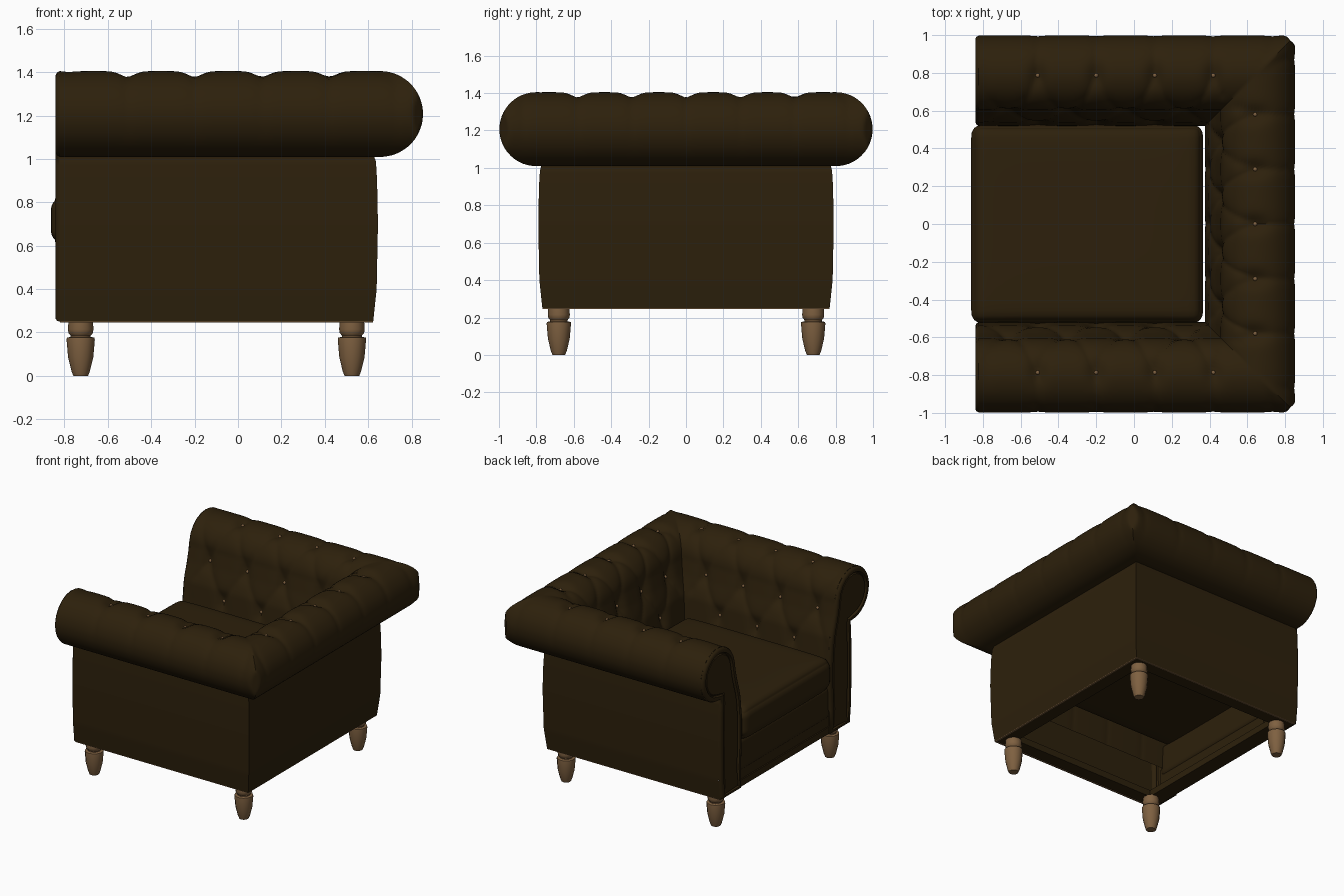
import bpy, bmesh, math
from mathutils import Vector

if "Cube" in bpy.data.objects:
    bpy.data.objects.remove(bpy.data.objects["Cube"])

def material(name, c):
    m = bpy.data.materials.new(name)
    m.diffuse_color = (*c, 1)
    m.use_nodes = True
    m.node_tree.nodes["Principled BSDF"].inputs["Base Color"].default_value = m.diffuse_color
    return m

LEATHER = material("dark brown leather", (0.026, 0.0145, 0.0035))
WOOD = material("light brown wood", (0.21, 0.118, 0.052))

def finish(name, bm, mat, angle=40, recalc=True):
    if recalc:
        bmesh.ops.recalc_face_normals(bm, faces=bm.faces[:])
    me = bpy.data.meshes.new(name)
    bm.to_mesh(me)
    bm.free()
    me.materials.append(mat)
    ob = bpy.data.objects.new(name, me)
    bpy.context.collection.objects.link(ob)
    bpy.ops.object.select_all(action='DESELECT')
    bpy.context.view_layer.objects.active = ob
    ob.select_set(True)
    bpy.ops.object.shade_smooth_by_angle(angle=math.radians(angle))
    return ob

def box(name, lo, hi, radius=0.0, crown=0.0, mat=LEATHER):
    """Box; with a radius it gets rounded edges and an optional crowned top."""
    lo, hi = Vector(lo), Vector(hi)
    mid, half = (lo + hi) / 2, (hi - lo) / 2
    bm = bmesh.new()
    bmesh.ops.create_cube(bm, size=2)
    if radius:
        bmesh.ops.subdivide_edges(bm, edges=bm.edges[:], cuts=23, use_grid_fill=True)
    for v in bm.verts:
        u = v.co.copy()
        c = Vector(h * math.sin(math.pi / 2 * a) for h, a in zip(half, u))
        if radius:
            core = Vector(max(radius - h, min(h - radius, a)) for h, a in zip(half, c))
            c = core + (c - core).normalized() * radius
        c.z += crown * u.z * (1 - u.x ** 4) * (1 - u.y ** 4)
        v.co = mid + c
    return finish(name, bm, mat)

# Cross-section of arm and back: inner face, scroll, outer panel (offset, height)
BACK = 0.145      # the back sits this much closer to the centre than the arms
FRONT = -0.822
ctrl = [(0.53, 0.42), (0.52, 0.6), (0.52, 0.8), (0.538, 0.97), (0.578, 1.1)]
ctrl += [(0.8 + 0.198 * math.cos(math.radians(a)), 1.207 + 0.198 * math.sin(math.radians(a)))
         for a in range(180, -101, -8)]
ctrl += [(0.78, 1.0), (0.786, 0.9), (0.79, 0.7), (0.784, 0.4), (0.768, 0.25)]
ctrl = [Vector(c) for c in ctrl]
cum = [0.0]
for a, b in zip(ctrl, ctrl[1:]):
    cum.append(cum[-1] + (b - a).length)

def prof(t):
    t = min(max(t, 0), cum[-1])
    for i in range(len(ctrl) - 1):
        if t <= cum[i + 1] + 1e-9:
            return ctrl[i].lerp(ctrl[i + 1], (t - cum[i]) / (cum[i + 1] - cum[i]))
    return ctrl[-1]

def normal(t):
    d = prof(t + 0.02) - prof(t - 0.02)
    return Vector((-d.y, d.x)).normalized()

N = 130
TS = [cum[-1] * i / N for i in range(N + 1)]
PR = [(prof(t), normal(t)) for t in TS]

# Button rows as distances along the cross-section
T_TOP = min(TS, key=lambda t: (prof(t) - Vector((0.775, 1.402))).length)
T_MID = min(TS, key=lambda t: (prof(t) - Vector((0.585, 1.13))).length)
T_LOW = min(TS, key=lambda t: (prof(t) - Vector((0.525, 0.88))).length)
T_END = max(t for t in TS if prof(t).x > 0.86)

def smooth(x):
    x = min(max(x, 0), 1)
    return x * x * (3 - 2 * x)

def near(u):
    return abs(u - round(u))

def tuft(seg, p, t, o):
    """Depth of pleats and button pits at a surface point."""
    if seg == 0:
        pitch, start = 0.29, 0.0
        fade = smooth((o - abs(p)) / 0.08)
    else:
        pitch, start = 0.31, -0.51
        fade = smooth((o - BACK - p) / 0.08) * smooth((p - FRONT) / 0.12)
    u = (p - start) / pitch
    if t > T_TOP:
        d, f = near(u), smooth((T_END - t) / (T_END - T_TOP))
    elif t > T_MID:
        k = (T_TOP - t) / (T_TOP - T_MID) / 2
        d, f = min(near(u + k), near(u - k)) * 0.85, 1
    elif t > T_LOW:
        k = 0.5 - (t - T_MID) / (T_LOW - T_MID) / 2
        d, f = min(near(u + k), near(u - k)) * 0.85, 1
    else:
        d, f = near(u), 0.3 + 0.7 * smooth(1 - (T_LOW - t) / 0.15)
    h = 0.013 * f * math.exp(-d * pitch / 0.022)
    for row, shift in ((T_TOP, 0), (T_MID, 0.5), (T_LOW, 0)):
        r2 = (near(u + shift) * pitch / 0.045) ** 2 + ((t - row) / 0.075) ** 2
        h += 0.027 * math.exp(-r2)
    return -h * fade

def place(seg, p, q):
    v = Vector((q.x - BACK, p, q.y)) if seg == 0 else Vector((p, seg * q.x, q.y))
    over = v.x + abs(v.y) - 1.80
    if over > 0:                      # soften the outer corner
        v.x -= over / 2
        v.y -= math.copysign(over / 2, v.y)
    return v

# Tufted shell: right arm, back and left arm in one mitred sweep
cols = [(-1, i / 85) for i in range(85)] + [(0, i / 110) for i in range(110)]
cols += [(1, 1 - i / 85) for i in range(86)]
bm = bmesh.new()
grid = []
for seg, f in cols:
    col = []
    for t, (q, n) in zip(TS, PR):
        p = (2 * f - 1) * q.x if seg == 0 else FRONT + f * (q.x - BACK - FRONT)
        h = tuft(seg, p, t, q.x) if t < T_END else 0
        col.append(bm.verts.new(place(seg, p, q + n * h)))
    grid.append(col)
for a, b in zip(grid, grid[1:]):
    for i in range(N):
        bm.faces.new((a[i], a[i + 1], b[i + 1], b[i]))
finish("tufted_arms_and_back", bm, LEATHER, 50)

# Buttons
bm = bmesh.new()
def button(seg, p, t):
    q, n = prof(t), normal(t)
    c = place(seg, p, q + n * (tuft(seg, p, t, q.x) + 0.003))
    r = bmesh.ops.create_uvsphere(bm, u_segments=8, v_segments=5, radius=0.012)
    bmesh.ops.translate(bm, verts=r["verts"], vec=c)
for row, shift in ((T_TOP, 0), (T_MID, 0.5), (T_LOW, 0)):
    lim = prof(row).x
    for k in range(-3, 5):
        y = (k + shift) * 0.29
        if abs(y) < lim - 0.06:
            button(0, y, row)
        x = -0.51 + (k - shift) * 0.31
        if FRONT + 0.1 < x < lim - BACK - 0.06:
            button(1, x, row)
            button(-1, x, row)
finish("buttons", bm, WOOD)

# Scroll-shaped arm fronts with raised piped border and sunken centre
for side, label in ((-1, "right"), (1, "left")):
    bm = bmesh.new()
    pts = [Vector((0.53, 0.25))] + [q for q, n in PR[::3]] + [Vector((0.768, 0.25))]
    if (pts[-1] - pts[-2]).length < 0.005:
        pts.pop()
    if side < 0:
        pts.reverse()
    face = bm.faces.new([bm.verts.new((FRONT, side * q.x, q.y)) for q in pts])
    face.normal_update()
    if face.normal.x > 0:
        face.normal_flip()
    for thick, depth in ((0.006, 0.012), (0.012, 0.006), (0.018, 0.0), (0.006, -0.016), (0.006, 0.0), (0.006, 0.01)):
        bmesh.ops.inset_region(bm, faces=[face], thickness=thick, depth=depth,
                               use_even_offset=False, use_boundary=True)
    bmesh.ops.triangulate(bm, faces=[face])
    finish(label + "_arm_front", bm, LEATHER, 50, False)

# Seat cushion and front rail
box("seat_cushion", (-0.862, -0.526, 0.61), (0.366, 0.526, 0.825), 0.06, 0.03)
box("front_rail", (-0.82, -0.56, 0.36), (-0.70, 0.56, 0.61), 0.04)
box("front_plinth", (-0.81, -0.56, 0.25), (-0.71, 0.56, 0.42))

# Bottom frame, open in the middle, with a thin wooden edge strip
for s, label in ((-1, "right"), (1, "left")):
    y0, y1 = sorted((s * 0.66, s * 0.766))
    box(label + "_frame_bar", (-0.82, y0, 0.25), (0.62, y1, 0.30))
    y0, y1 = sorted((s * 0.758, s * 0.768))
    box(label + "_edge_strip", (-0.82, y0, 0.246), (0.622, y1, 0.252), mat=WOOD)
box("front_frame_bar", (-0.82, -0.66, 0.25), (-0.70, 0.66, 0.30))
box("back_frame_bar", (0.51, -0.66, 0.25), (0.62, 0.66, 0.30))
box("back_edge_strip", (0.612, -0.758, 0.246), (0.622, 0.758, 0.252), mat=WOOD)

# Turned legs
leg = [(0.0, 0.0), (0.034, 0.0), (0.042, 0.02), (0.058, 0.085), (0.065, 0.165), (0.064, 0.176),
       (0.046, 0.18), (0.046, 0.186), (0.056, 0.197), (0.059, 0.215), (0.056, 0.255), (0.0, 0.255)]
for x, fb in ((-0.725, "front"), (0.525, "back")):
    for y, lr in ((-0.68, "right"), (0.68, "left")):
        bm = bmesh.new()
        vs = [bm.verts.new((r, 0, z)) for r, z in leg]
        es = [bm.edges.new(e) for e in zip(vs, vs[1:])]
        bmesh.ops.spin(bm, geom=vs + es, axis=(0, 0, 1), cent=(0, 0, 0),
                       steps=12, angle=math.tau)
        bmesh.ops.remove_doubles(bm, verts=bm.verts[:], dist=0.0005)
        bmesh.ops.translate(bm, verts=bm.verts[:], vec=(x, y, 0))
        finish(f"{fb}_{lr}_leg", bm, WOOD)
